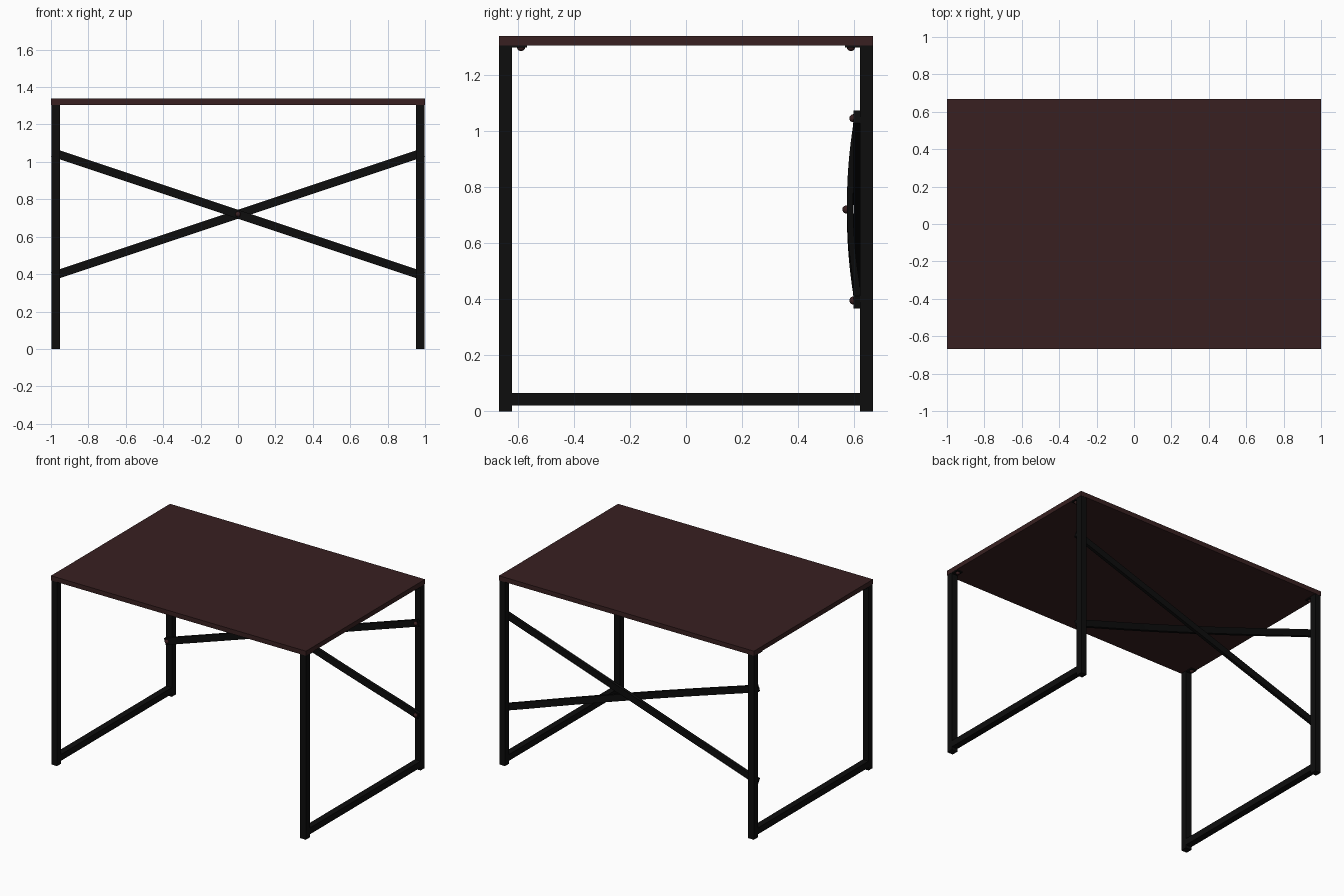
import bpy, bmesh, math
from mathutils import Vector, Matrix

if "Cube" in bpy.data.objects:
    bpy.data.objects.remove(bpy.data.objects["Cube"])


def material(name, rgb):
    m = bpy.data.materials.new(name)
    m.diffuse_color = (*rgb, 1)
    m.use_nodes = True
    m.node_tree.nodes["Principled BSDF"].inputs["Base Color"].default_value = m.diffuse_color
    return m


BLACK = material("black steel", (0.004, 0.004, 0.004))
BROWN = material("dark brown", (0.040, 0.0145, 0.015))


def finish(name, bm, mat):
    bmesh.ops.recalc_face_normals(bm, faces=bm.faces)
    me = bpy.data.meshes.new(name)
    bm.to_mesh(me)
    bm.free()
    me.materials.append(mat)
    ob = bpy.data.objects.new(name, me)
    bpy.context.collection.objects.link(ob)
    return ob


def box(name, lo, hi, mat):
    lo, hi = Vector(lo), Vector(hi)
    bm = bmesh.new()
    bmesh.ops.create_cube(bm, size=1)
    for v in bm.verts:
        v.co = Vector(v.co[i] * (hi[i] - lo[i]) + (hi[i] + lo[i]) / 2 for i in range(3))
    return finish(name, bm, mat)


def bolt(name, pos, axis):
    # domed bolt head, dome pointing along the axis
    bm = bmesh.new()
    bmesh.ops.create_uvsphere(bm, u_segments=16, v_segments=10, radius=0.0145)
    rot = Vector((0, 0, 1)).rotation_difference(Vector(axis)).to_matrix().to_4x4()
    bm.transform(Matrix.Translation(pos) @ rot)
    for f in bm.faces:
        f.smooth = True
    return finish(name, bm, BROWN)


def brace(name, sign, bow):
    # flat diagonal bar; bow pushes its middle towards the front
    half, w, t, n = 1.046, 0.023, 0.022, 24 if bow else 1
    d = Vector((0.9487, 0, sign * 0.3162))
    side = Vector((-d.z, 0, d.x))
    bm = bmesh.new()
    rings = []
    for i in range(n + 1):
        u = -half + 2 * half * i / n
        y = 0.620 - bow * max(0, 1 - (u / 0.92) ** 2)
        c = d * u + Vector((0, y, 0.72))
        rings.append([bm.verts.new(c + side * a + Vector((0, b, 0)))
                      for a, b in ((-w, 0), (w, 0), (w, -t), (-w, -t))])
    for r, s in zip(rings, rings[1:]):
        for k in range(4):
            bm.faces.new((r[k], r[(k + 1) % 4], s[(k + 1) % 4], s[k]))
    bm.faces.new(rings[0])
    bm.faces.new(rings[-1])
    return finish(name, bm, BLACK)


# table top
box("table_top", (-1, -0.667, 1.305), (1, 0.667, 1.338), BROWN)

for sx, side in ((-1, "left"), (1, "right")):
    x0, x1 = sorted((sx * 0.953, sx * 0.998))
    # floor rail between the legs
    box(side + "_floor_rail", (x0, -0.62, 0.021), (x1, 0.62, 0.066), BLACK)
    for sy, end in ((-1, "front"), (1, "back")):
        n = f"{side}_{end}_"
        y0, y1 = sorted((sy * 0.62, sy * 0.666))
        box(n + "leg", (x0, y0, 0), (x1, y1, 1.305), BLACK)
        # mounting tab and its bolt under the top
        y0, y1 = sorted((sy * 0.567, sy * 0.62))
        box(n + "tab", (x0, y0, 1.298), (x1, y1, 1.305), BLACK)
        bolt(n + "tab_bolt", (sx * 0.9755, sy * 0.588, 1.299), (0, 0, -1))
    # bolts holding the braces to the back legs
    for z, lvl in ((0.395, "lower"), (1.045, "upper")):
        bolt(f"{side}_{lvl}_brace_bolt", (sx * 0.9755, 0.597, z), (0, -1, 0))

# back cross braces
brace("straight_brace", 1, 0)
brace("bowed_brace", -1, 0.024)
bolt("centre_brace_bolt", (0, 0.572, 0.72), (0, -1, 0))
